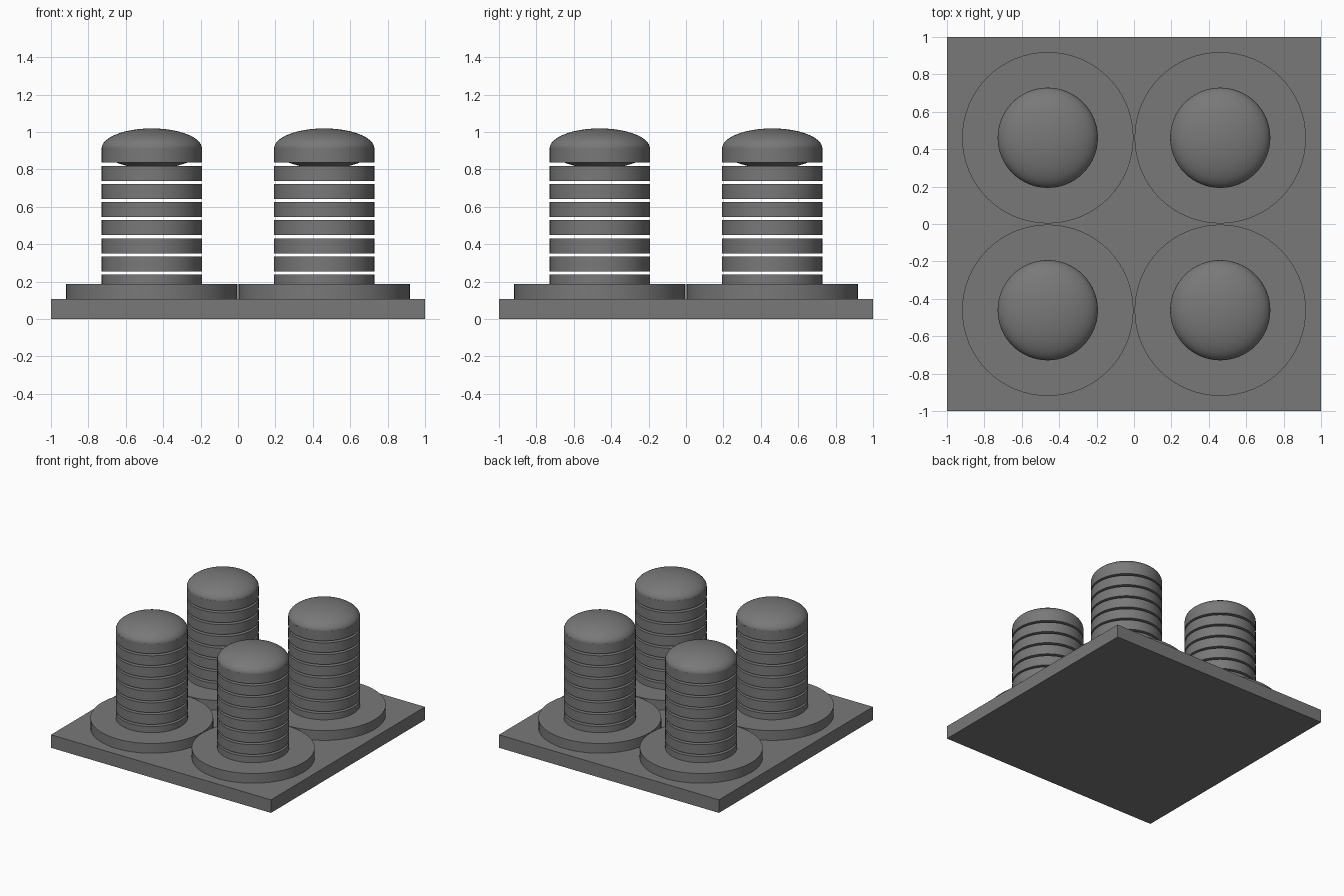
import bpy
import math

if "Cube" in bpy.data.objects:
    bpy.data.objects.remove(bpy.data.objects["Cube"])

# Single dark grey colour
grey = bpy.data.materials.new("dark grey")
grey.diffuse_color = (0.19, 0.19, 0.19, 1.0)
grey.use_nodes = True
grey.node_tree.nodes["Principled BSDF"].inputs["Base Color"].default_value = grey.diffuse_color

SPACING = 0.461      # post offset from the centre
POST_R = 0.268
DISC_H = 0.08
PITCH = 0.0968


def finish(name, smooth=True):
    obj = bpy.context.object
    obj.name = name
    obj.data.name = name
    obj.data.materials.append(grey)
    if smooth:
        bpy.ops.object.shade_smooth_by_angle(angle=math.radians(35))
    return obj


def disc(name, x, y, z0, z1, radius):
    bpy.ops.mesh.primitive_cylinder_add(
        vertices=64, radius=radius, depth=z1 - z0, location=(x, y, (z0 + z1) / 2))
    return finish(name)


# Square base plate
bpy.ops.mesh.primitive_cube_add(size=1, location=(0, 0, 0.0535))
bpy.context.object.scale = (2, 2, 0.107)
bpy.ops.object.transform_apply(location=False, rotation=False, scale=True)
finish("base_plate", smooth=False)

corners = {"front_left": (-1, -1), "front_right": (1, -1),
           "back_left": (-1, 1), "back_right": (1, 1)}
for corner, (sx, sy) in corners.items():
    x, y = sx * SPACING, sy * SPACING

    # Wide round foot
    disc(f"{corner}_foot", x, y, 0.107, 0.187, 0.458)

    # Stack of separated discs, the last one being the cap rim
    for i in range(8):
        z0 = 0.158 + PITCH * i
        part = "cap_rim" if i == 7 else f"disc_{i + 1}"
        disc(f"{corner}_{part}", x, y, z0, z0 + DISC_H, POST_R)

    # Flattened sphere as domed cap, showing slightly below the rim
    bpy.ops.mesh.primitive_uv_sphere_add(
        segments=64, ring_count=32, radius=1, location=(x, y, 0.912))
    bpy.context.object.scale = (POST_R, POST_R, 0.107)
    bpy.ops.object.transform_apply(location=False, rotation=False, scale=True)
    finish(f"{corner}_dome")
